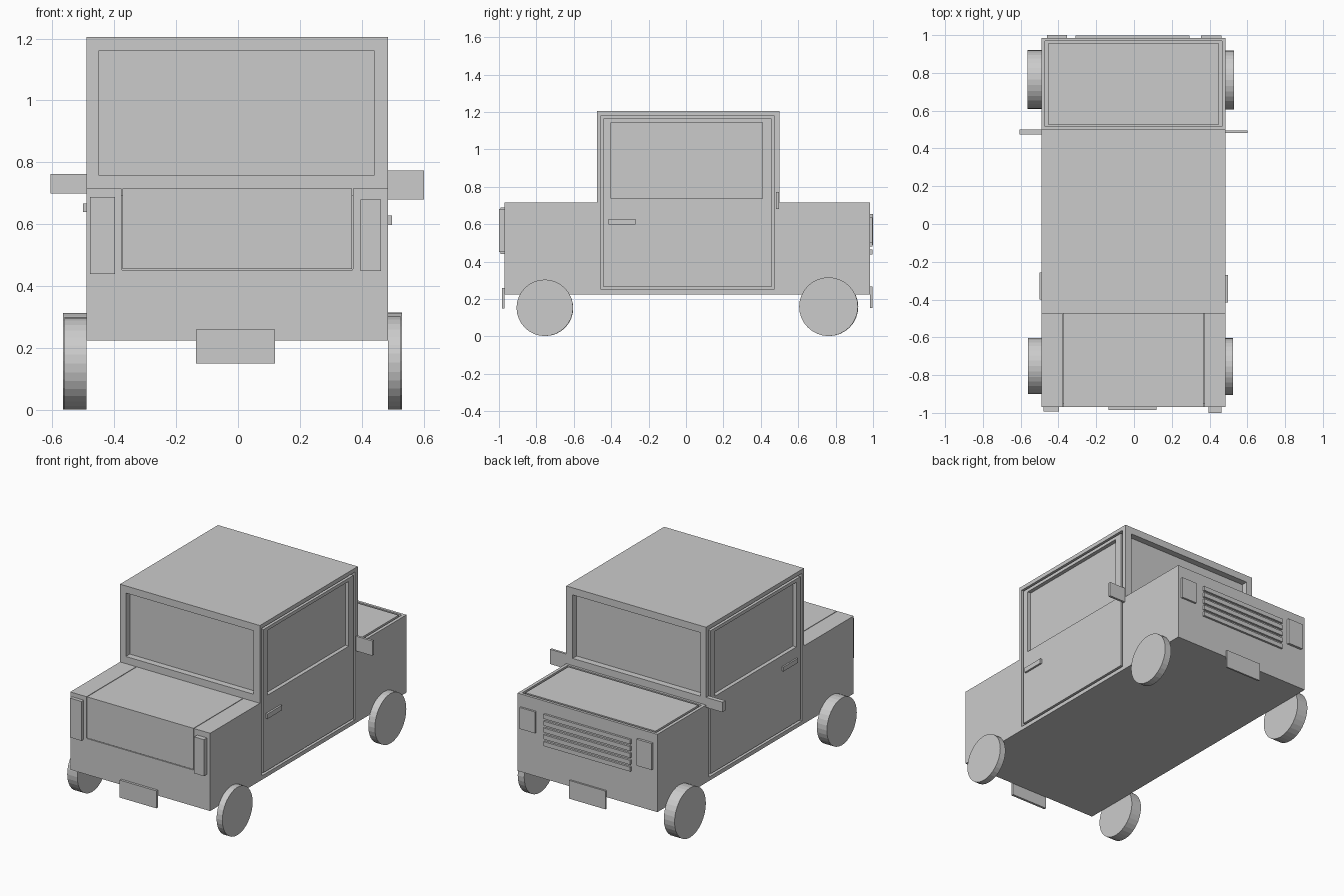
import bpy, bmesh, math
from mathutils import Matrix

if "Cube" in bpy.data.objects:
    bpy.data.objects.remove(bpy.data.objects["Cube"])

grey = bpy.data.materials.new("plain_grey")
grey.diffuse_color = (0.6, 0.6, 0.6, 1)
grey.use_nodes = True
grey.node_tree.nodes["Principled BSDF"].inputs["Base Color"].default_value = grey.diffuse_color


def finish(name, bm):
    bmesh.ops.recalc_face_normals(bm, faces=bm.faces)
    mesh = bpy.data.meshes.new(name)
    bm.to_mesh(mesh)
    bm.free()
    mesh.materials.append(grey)
    obj = bpy.data.objects.new(name, mesh)
    bpy.context.collection.objects.link(obj)
    return obj


def box(name, x, y, z):
    """Box from (low, high) pairs."""
    bm = bmesh.new()
    bmesh.ops.create_cube(bm, size=1)
    for v in bm.verts:
        for i, (lo, hi) in enumerate((x, y, z)):
            v.co[i] = lo if v.co[i] < 0 else hi
    return finish(name, bm)


def cut(obj, x, y, z):
    """Carve a box out of an object."""
    cutter = box("cutter", x, y, z)
    cutter.hide_render = True
    mod = obj.modifiers.new("cut", 'BOOLEAN')
    mod.operation = 'DIFFERENCE'
    mod.solver = 'EXACT'
    mod.object = cutter
    bpy.context.view_layer.objects.active = obj
    bpy.ops.object.modifier_apply(modifier=mod.name)
    bpy.data.objects.remove(cutter)


def span(a, b):
    return (min(a, b), max(a, b))


LEFT, RIGHT = -0.49, 0.485
REAR, FRONT = -0.97, 0.985
BELT, ROOF, FLOOR = 0.715, 1.205, 0.225

# Body shell: stepped side profile extruded across the width
profile = [(REAR, FLOOR), (FRONT, FLOOR), (FRONT, BELT), (0.5, BELT),
           (0.5, ROOF), (-0.475, ROOF), (-0.475, BELT), (REAR, BELT)]
bm = bmesh.new()
face = bm.faces.new([bm.verts.new((LEFT, y, z)) for y, z in profile])
new = bmesh.ops.extrude_face_region(bm, geom=[face])["geom"]
for v in new:
    if isinstance(v, bmesh.types.BMVert):
        v.co.x = RIGHT
body = finish("body_shell", bm)

# Windscreens, front and back of the cabin
cut(body, (-0.45, 0.44), (-0.6, -0.435), (0.76, 1.16))
cut(body, (-0.45, 0.44), (0.46, 0.6), (0.76, 1.16))

# Doors: panel set into a slightly larger opening, with a recessed window
for side, face_x, sign in (("left", LEFT, -1), ("right", RIGHT, 1)):
    out = face_x + sign * 0.1
    cut(body, span(face_x - sign * 0.03, out), (-0.455, 0.47), (0.25, 1.18))
    door = box(side + "_door", span(face_x - sign * 0.03, face_x),
               (-0.44, 0.457), (0.264, 1.166))
    cut(door, span(face_x - sign * 0.024, out), (-0.4, 0.41), (0.737, 1.145))

# Bonnet panel set into its opening
cut(body, (-0.47, 0.465), (0.515, 0.968), (BELT - 0.02, 0.8))
box("bonnet", (-0.456, 0.451), (0.528, 0.955), (BELT - 0.02, BELT))

# Boot lid seams
for x in (-0.375, 0.37):
    cut(body, (x - 0.002, x + 0.002), (-1.1, -0.476), (BELT - 0.02, 0.8))
    cut(body, (x - 0.002, x + 0.002), (-1.1, REAR + 0.02), (0.455, 0.705))
cut(body, (-0.375, 0.37), (-1.1, REAR + 0.02), (0.452, 0.456))

# Wheels: (name, inner x, outer x, y, radius)
for name, xi, xo, y, r in (("front_left_wheel", LEFT, -0.565, 0.765, 0.156),
                           ("front_right_wheel", RIGHT, 0.53, 0.762, 0.157),
                           ("rear_left_wheel", LEFT, -0.56, -0.752, 0.149),
                           ("rear_right_wheel", RIGHT, 0.525, -0.755, 0.151)):
    bm = bmesh.new()
    place = Matrix.Translation(((xi + xo) / 2, y, r + 0.002)) @ \
        Matrix.Rotation(math.pi / 2, 4, 'Y')
    bmesh.ops.create_cone(bm, cap_ends=True, segments=32, radius1=r,
                          radius2=r, depth=abs(xo - xi), matrix=place)
    finish(name, bm)

# Mirrors and door handles
box("left_mirror", (-0.605, LEFT), (0.473, 0.5), (0.70, 0.763))
box("right_mirror", (RIGHT, 0.6), (0.481, 0.496), (0.68, 0.773))
box("left_handle", (-0.5, LEFT), (-0.4, -0.257), (0.64, 0.668))
box("right_handle", (RIGHT, 0.497), (-0.415, -0.27), (0.597, 0.628))

# Tail lights and headlights
box("left_tail_light", (-0.478, -0.397), (-0.992, REAR), (0.44, 0.688))
box("right_tail_light", (0.395, 0.462), (-1.0, REAR), (0.45, 0.68))
box("left_headlight", (-0.46, -0.355), (FRONT, 1.0), (0.488, 0.655))
box("right_headlight", (0.355, 0.462), (FRONT, 0.997), (0.5, 0.635))

# Grille bars
for i in range(5):
    z = 0.437 + i * 0.043
    box("grille_bar", (-0.31, 0.295), (FRONT, 0.998), (z, z + 0.028))

# Number plates
box("rear_plate", (-0.135, 0.12), (-0.985, REAR), (0.15, 0.26))
box("front_plate", (-0.135, 0.117), (FRONT, 0.996), (0.152, 0.267))
